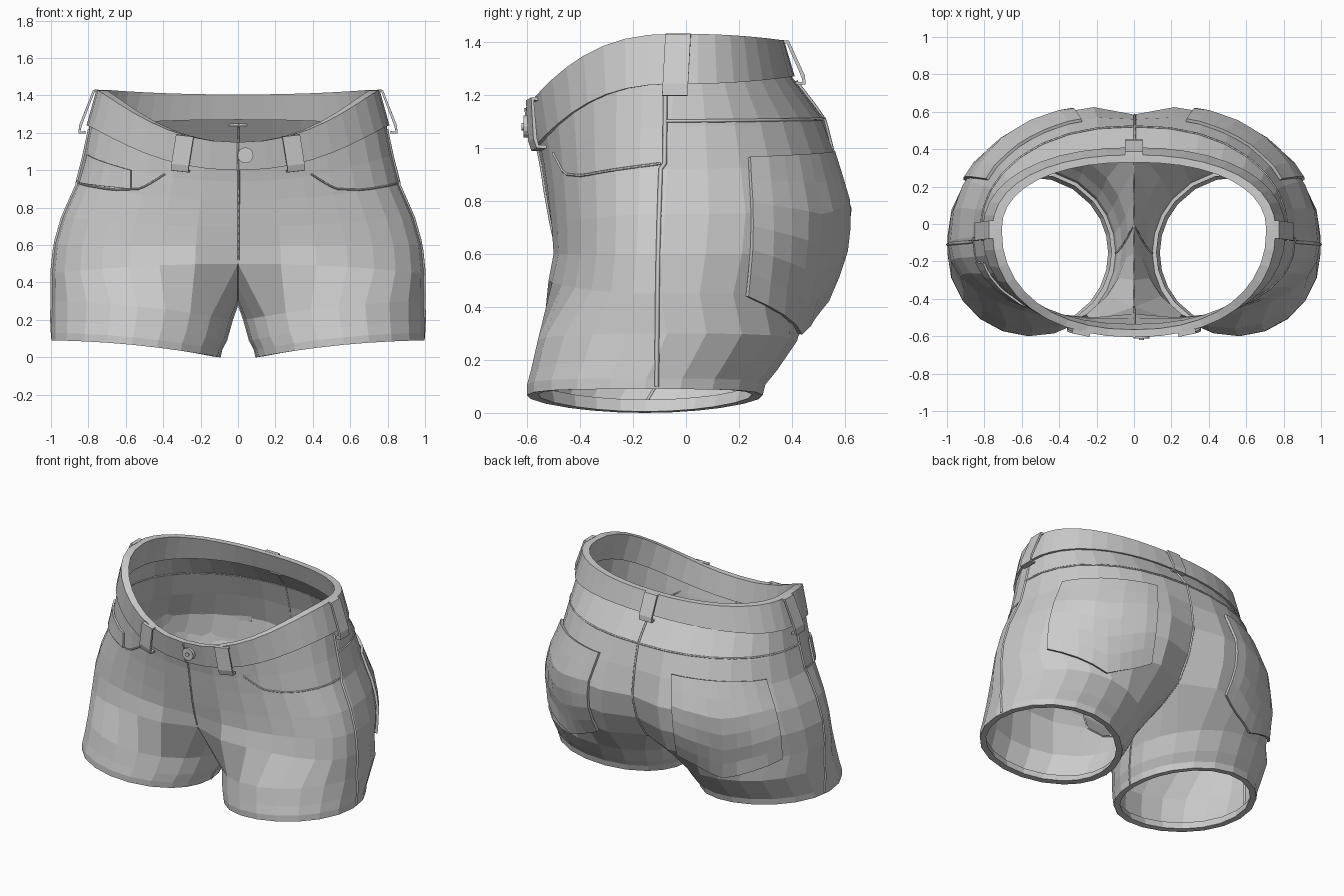
import bpy, bmesh
from math import sin, cos, pi, exp, radians, copysign
from mathutils import Vector
from mathutils.bvhtree import BVHTree

if "Cube" in bpy.data.objects:
    bpy.data.objects.remove(bpy.data.objects["Cube"])

N, M = 16, 6   # outer columns per half, inner-thigh columns


def make(name, verts, faces, thick=0, offset=-1, mirror=False, fix=False):
    me = bpy.data.meshes.new(name)
    me.from_pydata([tuple(v) for v in verts], [], faces)
    if fix:
        bm = bmesh.new()
        bm.from_mesh(me)
        bmesh.ops.recalc_face_normals(bm, faces=bm.faces)
        bm.to_mesh(me)
        bm.free()
    ob = bpy.data.objects.new(name, me)
    bpy.context.collection.objects.link(ob)
    if mirror:
        m = ob.modifiers.new("mirror", 'MIRROR')
        m.merge_threshold = 0.002
    if thick:
        s = ob.modifiers.new("thickness", 'SOLIDIFY')
        s.thickness, s.offset = thick, offset
    return ob


def section(row, t):
    """Point on a hip section: t = 0 front, pi/2 side, pi back."""
    a, ys, yf, yb, zf, zs, zb, cf, cb = row
    s, c = sin(t), cos(t)
    x = 0 if abs(s) < 1e-6 else copysign(abs(s) ** 0.9, s) * a
    g = exp(-(x / 0.15) ** 2)
    k = abs(c) ** 0.9
    if c > 0:
        return Vector((x, ys + (yf - ys) * k + cf * g, zs + (zf - zs) * c ** 2.3))
    return Vector((x, ys + (yb - ys) * k - cb * g, zs + (zb - zs) * c * c))


# hip rows: width, side y, front y, back y, front/side/back z, front/back crease
HIPS = [(.79, -.04, -.565, .39, 1.03, 1.26, 1.28, 0, 0),
        (.825, -.06, -.545, .52, .94, 1.08, 1.11, 0, 0),
        (.865, -.07, -.53, .585, .84, .92, .95, 0, .025),
        (.94, -.08, -.515, .645, .70, .75, .77, .01, .06),
        (.982, -.09, -.51, .625, .60, .60, .60, .03, .09),
        (.996, -.10, -.535, .56, .50, .45, .44, .09, .13)]
# leg rows: centre x, radius x, centre y, radius y, inner z, outer z
LEGS = [(.515, .483, -.07, .49, .20, .30),
        (.53, .467, -.12, .465, .09, .19),
        (.543, .454, -.15, .45, .04, .13),
        (.548, .45, -.155, .445, 0, .09),
        (.548, .41, -.155, .405, .005, .09),     # folded hem inside
        (.543, .425, -.15, .42, .05, .14)]

# shorts body: half shell of hips plus leg tube, mirrored
verts, faces = [], []
W = N + 1
for row in HIPS:
    verts += [section(row, pi * j / N) for j in range(W)]
for r in range(len(HIPS) - 1):
    for j in range(N):
        a = r * W + j
        faces.append((a, a + W, a + W + 1, a + 1))
last = (len(HIPS) - 1) * W
back, front = verts[last + N], verts[last]
ring = list(range(last, last + W))
crotch = [back]
for k in range(1, M):                       # saddle between the legs
    p = back.lerp(front, k / M)
    p.z = .29 + (p.z - .29) * (2 * k / M - 1) ** 2
    ring.append(len(verts))
    verts.append(p)
    crotch.append(p)
crotch.append(front)
inseam = [crotch[M // 2]]
for row, (cx, rx, cy, ry, zi, zo) in enumerate(LEGS):
    new = []
    for j in range(N + M):
        th = -140 + 280 * j / N if j <= N else 140 + 80 * (j - N) / M
        c, s = cos(radians(th)), sin(radians(th))
        new.append(len(verts))
        verts.append(Vector((cx + rx * c, cy + ry * s,
                             zi + (zo - zi) * (c + 1) / 2 + .02 * s * s)))
    if row < 4:
        inseam.append(verts[new[N + M // 2]])
    for j in range(N + M):
        k = (j + 1) % (N + M)
        faces.append((ring[j], new[j], new[k], ring[k]))
    ring = new
make("shorts_body", verts, faces, mirror=True)
tree = BVHTree.FromPolygons(verts, faces)


def on_body(az, z, lift=0.0):
    """Point on the body at an azimuth (0 front, 180 back) and height."""
    az = radians(min(max(az, .4), 179.6))
    d = Vector((sin(az), -cos(az), 0))
    hit, n, _, _ = tree.ray_cast(Vector((0, -.05, z)) + d * 2, -d)
    if hit is None:
        hit, n, _, _ = tree.find_nearest(Vector((0, -.05, z)) + d)
    if n.dot(d) < 0:
        n = -n
    return hit + n * lift


def seam(name, pts, radius=.007, sides=(1, -1)):
    cu = bpy.data.curves.new(name, 'CURVE')
    cu.dimensions = '3D'
    cu.bevel_depth, cu.bevel_resolution, cu.use_fill_caps = radius, 0, True
    for sx in sides:
        sp = cu.splines.new('POLY')
        sp.points.add(len(pts) - 1)
        for q, p in zip(sp.points, pts):
            q.co = (p[0] * sx, p[1], p[2], 1)
    ob = bpy.data.objects.new(name, cu)
    bpy.context.collection.objects.link(ob)


def along(a, b, n, lift=.002):
    return [on_body(a[0] + (b[0] - a[0]) * i / n, a[1] + (b[1] - a[1]) * i / n, lift)
            for i in range(n + 1)]


def patch(name, top, bottom, thick, side=1, mirror=False, n=8, m=6):
    """Panel laid on the body between two polylines of (azimuth, z)."""
    def walk(line, f):
        f *= len(line) - 1
        i = min(int(f), len(line) - 2)
        return Vector(line[i]).lerp(Vector(line[i + 1]), f - i)
    vs, fs = [], []
    for r in range(m + 1):
        for j in range(n + 1):
            q = walk(top, j / n).lerp(walk(bottom, j / n), r / m)
            p = on_body(q[0], q[1], .004)
            vs.append((p.x * side, p.y, p.z))
    for r in range(m):
        for j in range(n):
            a = r * (n + 1) + j
            f = (a, a + n + 1, a + n + 2, a + 1)
            fs.append(f if side > 0 else f[::-1])
    make(name, vs, fs, thick, 1, mirror=mirror)


# pockets
patch("back_pocket", [(110, .96), (155, .98)], [(107, .44), (129, .30), (152, .43)],
      .017, mirror=True)
patch("coin_pocket", [(56, 1.0), (79, 1.08)], [(56, .90), (80, .93)], .012, -1)
seam("front_pocket_edge", along((41, .98), (50, .915), 4) + along((53, .90), (62, .895), 4)
     + along((66, .90), (87, .94), 10), .005)

# seams
seam("side_seam", along((88, 1.22), (88, .94), 5, 0) + along((87, .92), (86.5, .10), 14, 0), .009)
seam("yoke_seam", along((88, 1.10), (179.6, 1.11), 32), .006)
seam("back_centre_seam", along((180, 1.25), (180, .46), 16), .007, (1,))
seam("fly_seam", along((0, 1.0), (0, .52), 12), .006, (1,))
seam("crotch_seam", crotch, .006, (1,))
seam("inseam", inseam, .006)

# waistband: tilted closed ring
BOT = (.81, -.04, -.575, .41, 1.0, 1.24, 1.27, 0, 0)
TOP = (.757, -.03, -.605, .37, 1.15, 1.43, 1.405, 0, 0)


def inset(r):
    return (r[0] - .05, r[1], r[2] + .04, r[3] - .04) + r[4:]


K = 40
vs, fs = [], []
for row in (BOT, TOP, inset(TOP), inset(BOT)):
    vs += [section(row, 2 * pi * i / K) for i in range(K)]
for r in range(4):
    for i in range(K):
        k, q = (i + 1) % K, (r + 1) % 4
        fs.append((r * K + i, r * K + k, q * K + k, q * K + i))
make("waistband", vs, fs, fix=True)
seam("waistband_opening", [section(BOT, 0), section(TOP, 0)], .006, (1,))

# belt loops: two front, two side, one back
for i, t in enumerate((.34, -.34, pi / 2, -pi / 2, pi)):
    top, bot = section(TOP, t), section(BOT, t)
    tan = section(BOT, t + .05) - section(BOT, t - .05)
    tan.z *= .5
    tan.normalize()
    out = Vector((tan.y, -tan.x, 0)).normalized()
    end = bot + (bot - top) * .2
    path = [top - out * .01 - Vector((0, 0, .006)), top + out * .014 - Vector((0, 0, .006)),
            bot + out * .032, end + out * .028, end - out * .005]
    vs = [p + tan * (.048 * s) for p in path for s in (-1, 1)]
    fs = [(2 * k, 2 * k + 2, 2 * k + 3, 2 * k + 1) for k in range(4)]
    make("belt_loop_%d" % i, vs, fs, .014, 0)

# button
for name, r, y, d in (("button", .042, -.598, .03), ("button_stud", .014, -.61, .022)):
    bpy.ops.mesh.primitive_cylinder_add(vertices=16, radius=r, depth=d,
                                        location=(.04, y, 1.08), rotation=(pi / 2, 0, 0))
    bpy.context.object.name = name
